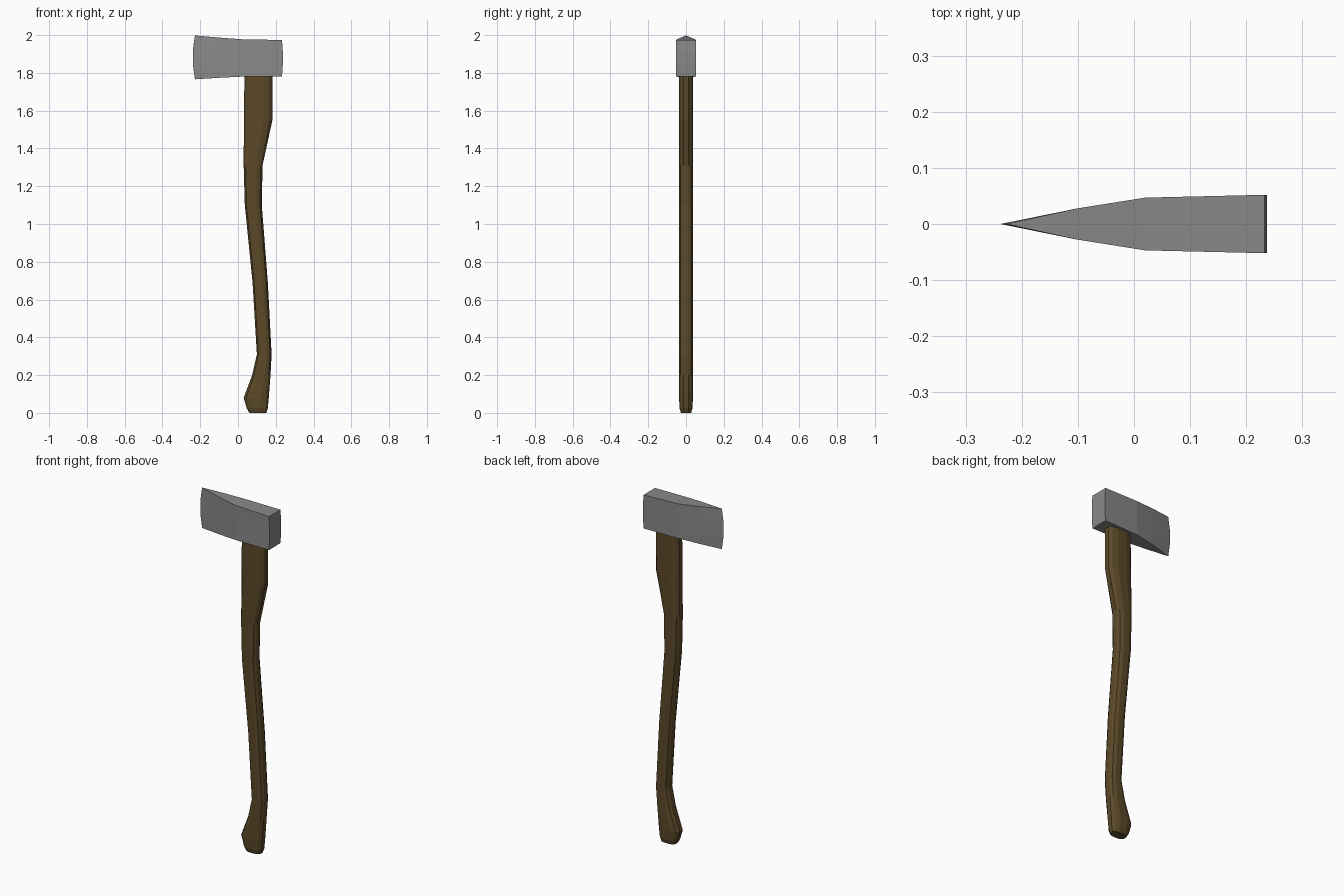
import bpy, bmesh, math

cube = bpy.data.objects.get("Cube")
if cube:
    bpy.data.objects.remove(cube, do_unlink=True)


def material(name, rgb):
    m = bpy.data.materials.new(name)
    m.use_nodes = True
    m.diffuse_color = (*rgb, 1)
    m.node_tree.nodes["Principled BSDF"].inputs["Base Color"].default_value = (*rgb, 1)
    return m


def loft(name, rings, mat):
    """Skin a list of equal-sized closed rings and cap both ends."""
    bm = bmesh.new()
    loops = [[bm.verts.new(p) for p in ring] for ring in rings]
    n = len(loops[0])
    for a, b in zip(loops, loops[1:]):
        for i in range(n):
            j = (i + 1) % n
            bm.faces.new((a[i], a[j], b[j], b[i]))
    bm.faces.new(loops[0])
    bm.faces.new(loops[-1])
    bmesh.ops.remove_doubles(bm, verts=bm.verts[:], dist=0.0005)
    bmesh.ops.recalc_face_normals(bm, faces=bm.faces[:])
    mesh = bpy.data.meshes.new(name)
    bm.to_mesh(mesh)
    bm.free()
    mesh.materials.append(mat)
    obj = bpy.data.objects.new(name, mesh)
    bpy.context.collection.objects.link(obj)
    return obj


steel = material("grey steel", (0.25, 0.25, 0.25))
wood = material("brown wood", (0.105, 0.066, 0.022))

# Handle: rounded oval sections (height, left x, right x, half thickness)
SIDES = 12
sections = [(0, .06, .15, .027), (.025, .046, .158, .034), (.08, .03, .163, .037),
            (.2, .075, .172, .037), (.31, .1, .178, .037), (.69, .077, .158, .037),
            (1.1, .036, .126, .037), (1.31, .03, .13, .037), (1.55, .031, .182, .037),
            (1.85, .035, .182, .037)]


def power(v):
    return math.copysign(abs(v) ** 0.75, v)


def oval(z, x0, x1, half):
    angles = [math.tau * (i + 0.5) / SIDES for i in range(SIDES)]
    grow = 1 / power(math.cos(math.pi / SIDES))
    return [((x0 + x1) / 2 + (x1 - x0) / 2 * grow * power(math.cos(a)),
             half * grow * power(math.sin(a)), z) for a in angles]


loft("handle", [oval(*s) for s in sections], wood)

# Head: wedge sections from blade to poll (x, half thickness, bottom, top, bow)
stations = [(-.228, 0, 1.766, 1.998, -.01), (-.1, .028, 1.774, 1.987, 0),
            (.02, .047, 1.78, 1.978, 0), (.233, .052, 1.782, 1.974, .004)]


def wedge(x, half, low, high, bow):
    levels = [(low, 0), (low * .7 + high * .3, bow), (low * .3 + high * .7, bow), (high, 0)]
    front = [(x + b, -half, z) for z, b in levels]
    return front + [(px, -py, pz) for px, py, pz in reversed(front)]


def head():
    # The blade ring folds flat, so it is welded and its empty cap dropped
    bm = bmesh.new()
    loops = [[bm.verts.new(p) for p in wedge(*s)] for s in stations]
    n = len(loops[0])
    for a, b in zip(loops, loops[1:]):
        for i in range(n):
            j = (i + 1) % n
            bm.faces.new((a[i], a[j], b[j], b[i]))
    poll = loops[-1]
    for i in range(n // 2 - 1):
        bm.faces.new((poll[i], poll[i + 1], poll[n - 2 - i], poll[n - 1 - i]))
    bmesh.ops.remove_doubles(bm, verts=bm.verts[:], dist=0.0005)
    bmesh.ops.recalc_face_normals(bm, faces=bm.faces[:])
    mesh = bpy.data.meshes.new("axe_head")
    bm.to_mesh(mesh)
    bm.free()
    mesh.materials.append(steel)
    bpy.context.collection.objects.link(bpy.data.objects.new("axe_head", mesh))


head()
